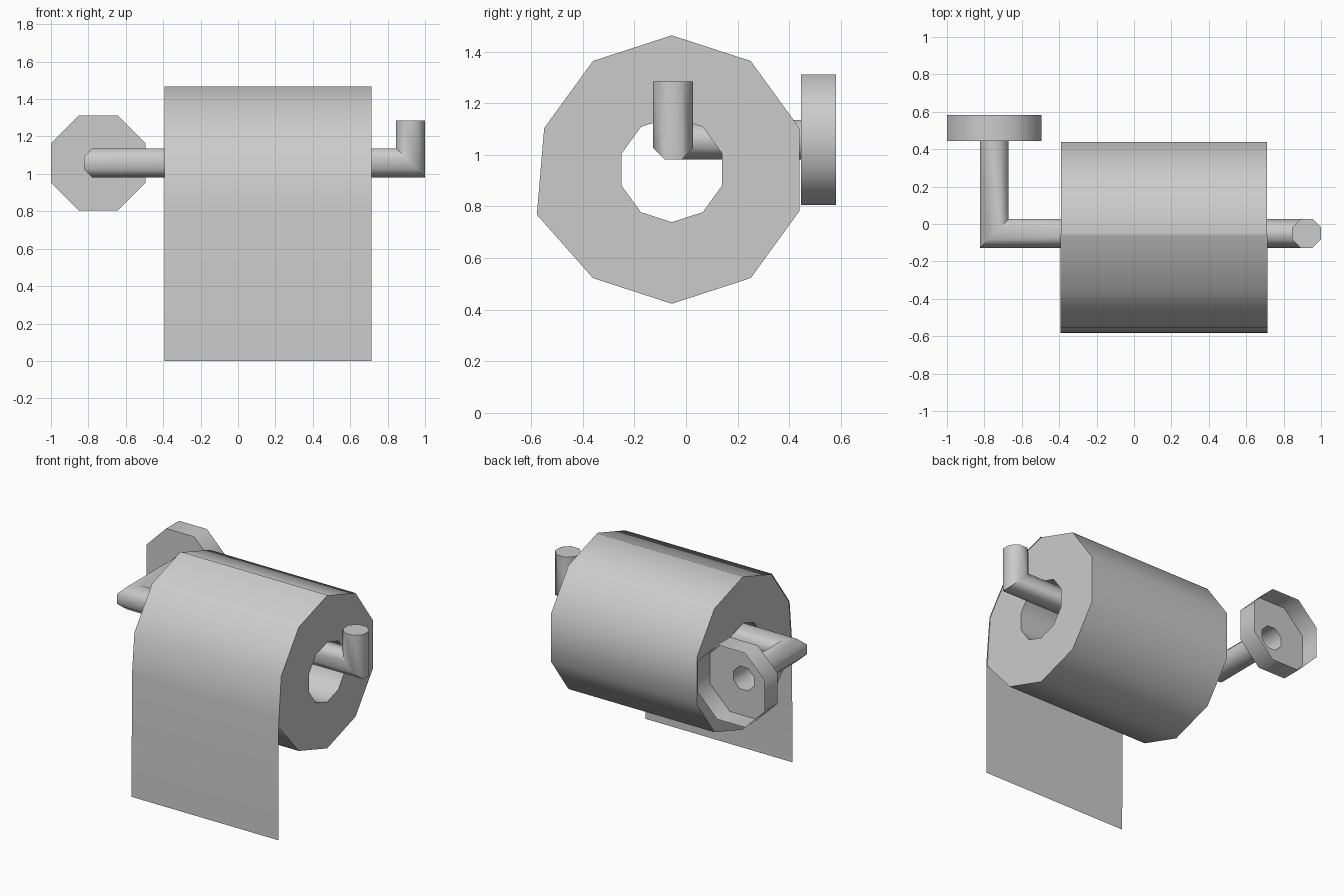
import bpy, bmesh
from math import sin, cos, pi, radians

if "Cube" in bpy.data.objects:
    bpy.data.objects.remove(bpy.data.objects["Cube"])


def finish(name, bm, angle):
    bmesh.ops.recalc_face_normals(bm, faces=bm.faces[:])
    me = bpy.data.meshes.new(name)
    bm.to_mesh(me)
    bm.free()
    ob = bpy.data.objects.new(name, me)
    bpy.context.collection.objects.link(ob)
    bpy.ops.object.select_all(action='DESELECT')
    ob.select_set(True)
    bpy.context.view_layer.objects.active = ob
    bpy.ops.object.shade_smooth_by_angle(angle=radians(angle))
    return ob


def add_ring(bm, pts):
    return [bm.verts.new(p) for p in pts]


def bridge(bm, a, b):
    n = len(a)
    for i in range(n):
        j = (i + 1) % n
        bm.faces.new((a[i], a[j], b[j], b[i]))


def octagon(apothem):
    r = apothem / cos(pi / 8)
    return [(r * cos(pi / 8 + i * pi / 4), r * sin(pi / 8 + i * pi / 4)) for i in range(8)]


# Holder: mitred octagonal rod running into a hollow, open-backed wall mount
XL, XR, Y, Z = -0.747, 0.923, -0.05, 1.058
rod, disc = octagon(0.077), octagon(0.253)
bm = bmesh.new()
rings = [add_ring(bm, pts) for pts in (
    [(XR - b, Y + a, 1.285) for a, b in rod],       # upturned tip
    [(XR - b, Y + a, Z + b) for a, b in rod],       # right mitre
    [(XL + a, Y + a, Z + b) for a, b in rod],       # left mitre
    [(XL + a, 0.445, Z + b) for a, b in rod],       # rod meets the mount
    [(XL + a, 0.445, Z + b) for a, b in disc],      # mount front plate
    [(XL + a, 0.582, Z + b) for a, b in disc],      # mount rim
)]
bm.faces.new(rings[0])
for r0, r1 in zip(rings, rings[1:]):
    bridge(bm, r0, r1)
finish("holder", bm, 50)

# Roll: ten-sided tube, with one front vertex pulled out where the paper leaves
CY, CZ, X0, X1 = -0.055, 0.943, -0.39, 0.71


def decagon(r):
    return [(CY - r * sin(i * pi / 5), CZ + r * cos(i * pi / 5)) for i in range(10)]


outer, inner = decagon(0.52), decagon(0.204)
outer[3] = (-0.578, 0.768)
bm = bmesh.new()
o0, o1, i1, i0 = [add_ring(bm, [(x, y, z) for y, z in prof]) for x, prof in
                  ((X0, outer), (X1, outer), (X1, inner), (X0, inner))]
for a, b in ((o0, o1), (o1, i1), (i1, i0), (i0, o0)):
    bridge(bm, a, b)
finish("paper_roll", bm, 50)

# Loose sheet: thin ribbon over the top of the roll, hanging down the front
path = [(CY, 1.467), (-0.363, 1.367), (-0.553, 1.106), (-0.58, 0.825), (-0.583, 0.0)]
bm = bmesh.new()
left, right = [add_ring(bm, [(x, y, z) for y, z in path]) for x in (X0 - 0.003, X1 + 0.003)]
for i in range(len(path) - 1):
    bm.faces.new((left[i], left[i + 1], right[i + 1], right[i]))
finish("hanging_sheet", bm, 50)
